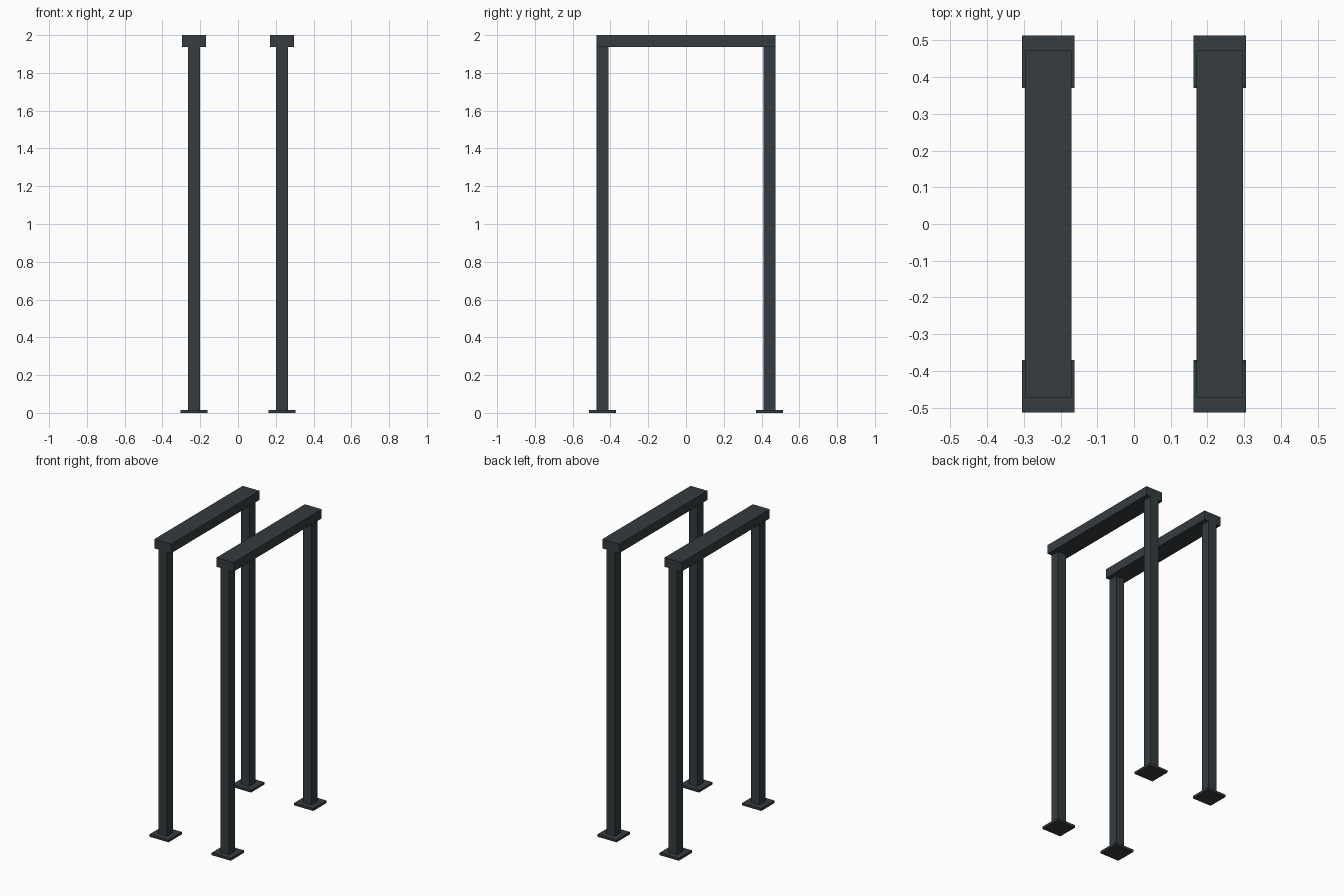
import bpy

if "Cube" in bpy.data.objects:
    bpy.data.objects.remove(bpy.data.objects["Cube"])

steel = bpy.data.materials.new("dark_steel")
steel.diffuse_color = (0.035, 0.045, 0.05, 1)
steel.use_nodes = True
steel.node_tree.nodes["Principled BSDF"].inputs["Base Color"].default_value = steel.diffuse_color


def box(name, lo, hi):
    """Axis-aligned box between two corners."""
    centre = [(a + b) / 2 for a, b in zip(lo, hi)]
    bpy.ops.mesh.primitive_cube_add(size=1, location=centre)
    ob = bpy.context.object
    ob.name = name
    ob.scale = [b - a for a, b in zip(lo, hi)]
    bpy.ops.object.transform_apply(location=False, rotation=False, scale=True)
    ob.data.materials.append(steel)
    return ob


X, Y = 0.233, 0.441           # post centres
POST, PLATE = 0.0315, 0.0715  # half widths
PLATE_TOP, BEAM_BOTTOM, TOP = 0.016, 1.938, 2.0

for sx, side in ((-1, "left"), (1, "right")):
    x = sx * X
    # Flat top beam, flush with the outer post faces
    box(f"{side}_beam", (x - 0.063, -Y - POST, BEAM_BOTTOM), (x + 0.063, Y + POST, TOP))
    for sy, end in ((-1, "front"), (1, "back")):
        y = sy * Y
        # Upright post and its base plate
        box(f"{side}_{end}_post", (x - POST, y - POST, PLATE_TOP), (x + POST, y + POST, BEAM_BOTTOM))
        box(f"{side}_{end}_base_plate", (x - PLATE, y - PLATE, 0), (x + PLATE, y + PLATE, PLATE_TOP))
